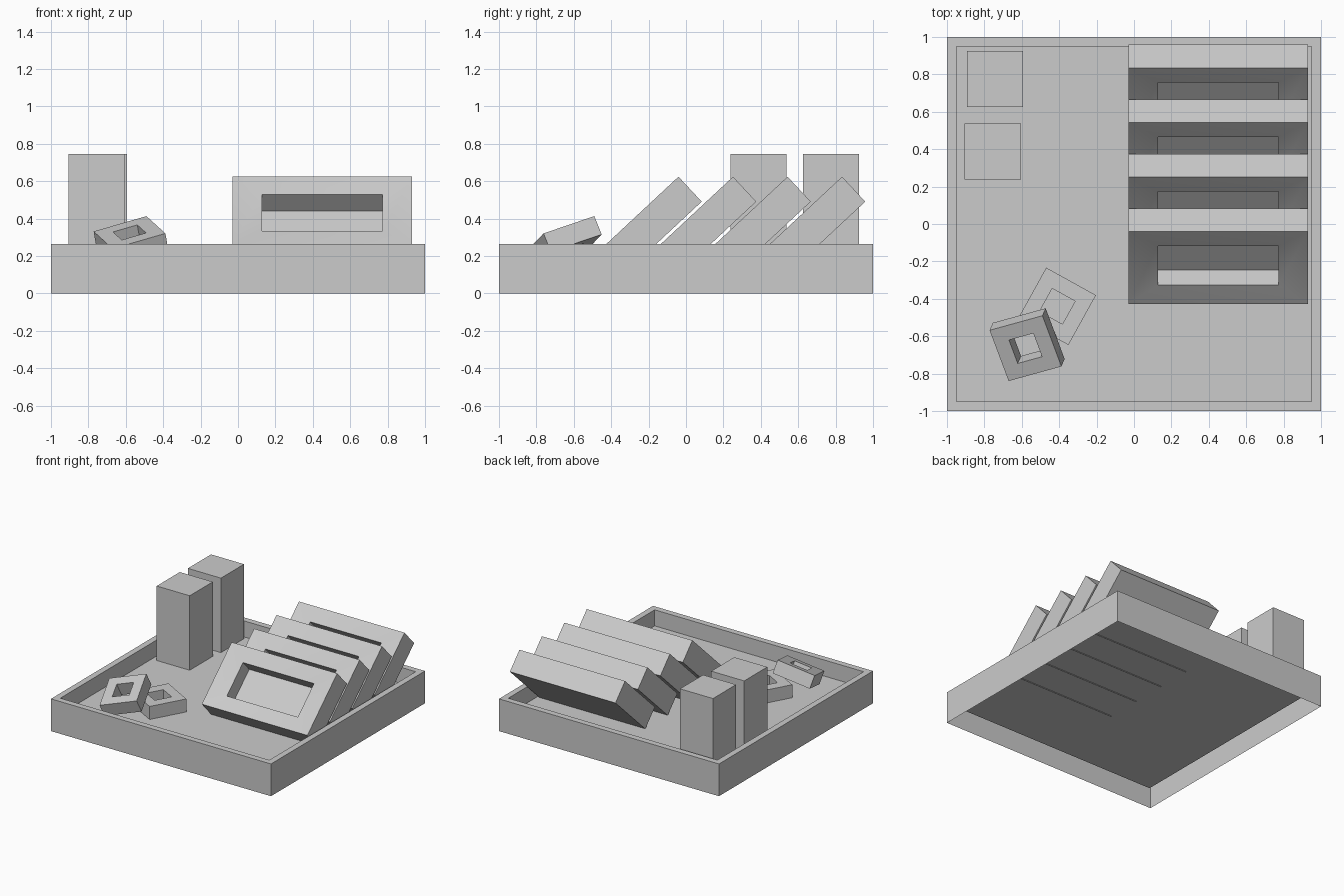
import bpy, bmesh, math
from mathutils import Matrix, Vector

if "Cube" in bpy.data.objects:
    bpy.data.objects.remove(bpy.data.objects["Cube"])


def block(w, d, h):
    """Box whose top face is centred on the origin; returns mesh, top, bottom."""
    bm = bmesh.new()
    bmesh.ops.create_cube(bm, size=1)
    for v in bm.verts:
        v.co = Vector((v.co.x * w, v.co.y * d, (v.co.z - 0.5) * h))
    faces = sorted(bm.faces, key=lambda f: f.calc_center_median().z)
    return bm, faces[-1], faces[0]


def push(bm, face, sx, sy, dz):
    """Extrude a face, scaling it in x/y and moving it in z."""
    face = bmesh.ops.extrude_discrete_faces(bm, faces=[face])["faces"][0]
    for v in face.verts:
        v.co = Vector((v.co.x * sx, v.co.y * sy, v.co.z + dz))
    return face


def drop(bm, face):
    bmesh.ops.delete(bm, geom=[face], context='FACES_ONLY')


def finish(name, bm, matrix, smooth=False):
    me = bpy.data.meshes.new(name)
    bm.to_mesh(me)
    bm.free()
    ob = bpy.data.objects.new(name, me)
    bpy.context.collection.objects.link(ob)
    ob.matrix_world = matrix
    if smooth:
        bpy.ops.object.select_all(action='DESELECT')
        ob.select_set(True)
        bpy.context.view_layer.objects.active = ob
        bpy.ops.object.shade_smooth_by_angle(angle=math.radians(30))
    return ob


FLOOR = 0.133
RIM = 0.265

# Tray: thin shell, open underneath, with a sunken floor
bm, top, bottom = block(2, 2, RIM)
drop(bm, bottom)
top = push(bm, top, 0.95, 0.95, 0)
push(bm, top, 1, 1, FLOOR - RIM)
finish("tray", bm, Matrix.Translation((0, 0, RIM)))

# Leaning panels: dished front face with a deep rectangular recess
for i in range(4):
    bm, top, _ = block(0.96, 0.53, 0.182)
    top = push(bm, top, 0.672, 0.54, -0.018)
    push(bm, top, 1, 1, -0.118)
    place = Matrix.Translation((0.45, -0.234 + 0.2915 * i, 0.443))
    finish(f"leaning_panel_{i + 1}", bm,
           place @ Matrix.Rotation(math.radians(43), 4, 'X'), True)

# Upright boxes
for i, (x, y) in enumerate([(-0.755, 0.387), (-0.743, 0.775)]):
    bm, _, _ = block(0.3, 0.3, 0.745 - FLOOR)
    finish(f"upright_box_{i + 1}", bm, Matrix.Translation((x, y, 0.745)))


# Small square rings with a hole right through
def ring(name, matrix):
    size, hole, h = 0.304, 0.14, 0.107
    s = hole / size
    bm, top, bottom = block(size, size, h)
    drop(bm, bottom)
    top = push(bm, top, s, s, 0)
    top = push(bm, top, 1, 1, -h)
    top = push(bm, top, 1 / s, 1 / s, 0)
    drop(bm, top)
    bmesh.ops.remove_doubles(bm, verts=bm.verts, dist=1e-4)
    finish(name, bm, matrix)


ring("flat_ring", Matrix.Translation((-0.41, -0.44, FLOOR + 0.108))
     @ Matrix.Rotation(math.radians(-29), 4, 'Z'))

# Second ring rests tilted against the flat one
n = Vector((-0.162, -0.372, 0.914)).normalized()
a = Vector((0.29, 0.08, 0.084))
a = (a - n * a.dot(n)).normalized()
b = n.cross(a)
tilt = Matrix((a, b, n)).transposed().to_4x4()
ring("tilted_ring", Matrix.Translation((-0.58, -0.665, 0.326)) @ tilt)
